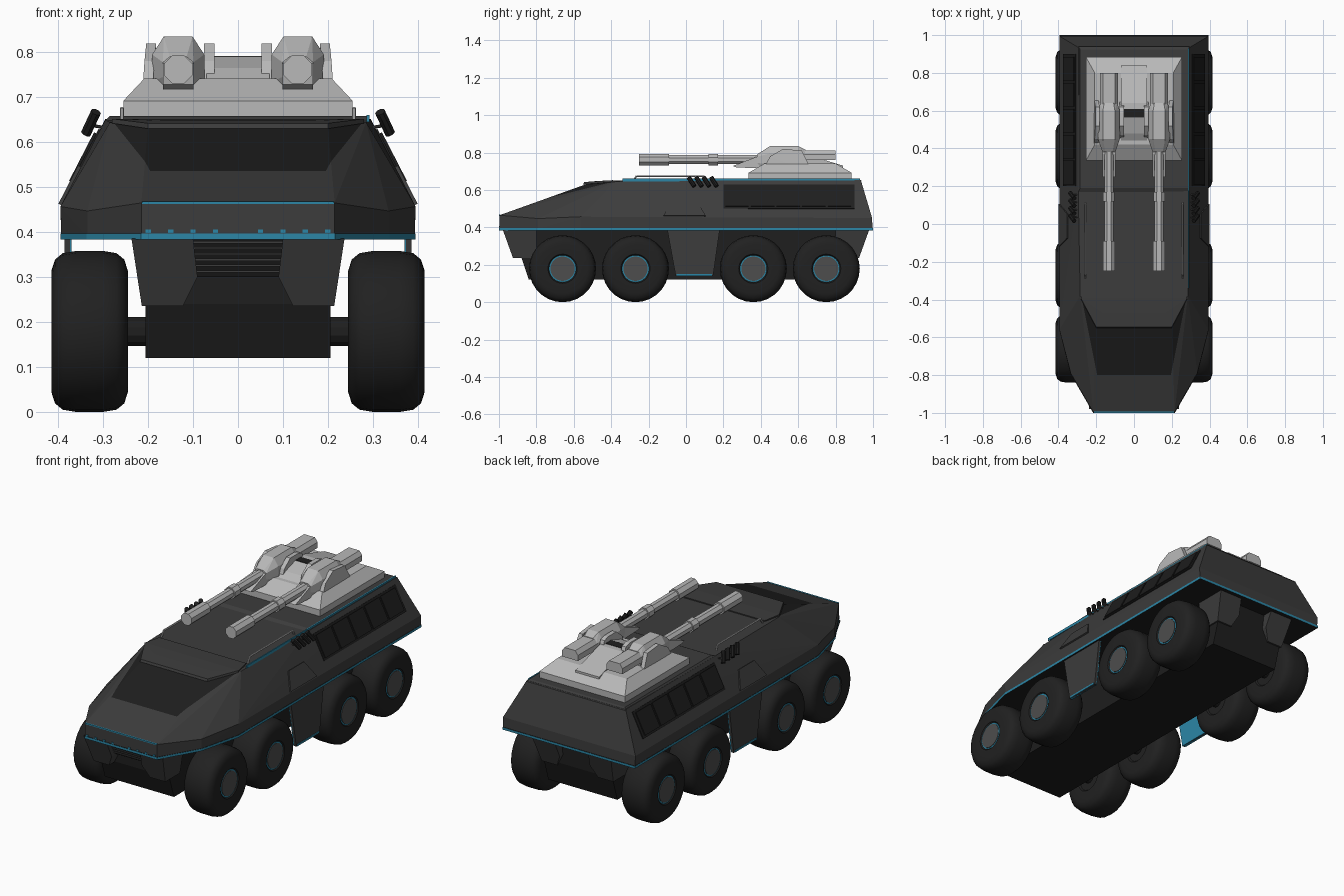
import bpy, bmesh, math
from mathutils import Vector, Matrix

old = bpy.data.objects.get("Cube")
if old:
    bpy.data.objects.remove(old, do_unlink=True)


def material(name, r, g, b):
    m = bpy.data.materials.new(name)
    m.use_nodes = True
    m.diffuse_color = (r, g, b, 1)
    node = next(n for n in m.node_tree.nodes if n.type == 'BSDF_PRINCIPLED')
    node.inputs["Base Color"].default_value = (r, g, b, 1)
    node.inputs["Roughness"].default_value = 0.7
    return m


ARMOUR = material("dark grey armour", .045, .045, .045)
BLACK = material("black panel", .013, .013, .013)
RUBBER = material("black rubber", .015, .015, .015)
HUB = material("hub grey", .075, .075, .075)
BLUE = material("blue trim", .025, .24, .38)
LIGHT = material("light grey metal", .48, .48, .48)


def finish(name, bm, *mats, smooth=False):
    bmesh.ops.recalc_face_normals(bm, faces=bm.faces)
    me = bpy.data.meshes.new(name)
    bm.to_mesh(me)
    bm.free()
    ob = bpy.data.objects.new(name, me)
    bpy.context.collection.objects.link(ob)
    for m in mats:
        me.materials.append(m)
    if smooth:
        bpy.ops.object.select_all(action='DESELECT')
        ob.select_set(True)
        bpy.context.view_layer.objects.active = ob
        bpy.ops.object.shade_smooth_by_angle(angle=math.radians(35))
    return ob


def solid(points, both=False):
    """Convex body around points, optionally mirrored in x."""
    bm = bmesh.new()
    pts = [Vector(p) for p in points]
    if both:
        pts += [Vector((-p.x, p.y, p.z)) for p in pts]
    for p in pts:
        bm.verts.new(p)
    out = bmesh.ops.convex_hull(bm, input=bm.verts)
    junk = {v for v in out["geom_interior"] + out["geom_unused"]
            if isinstance(v, bmesh.types.BMVert) and not v.link_faces}
    bmesh.ops.delete(bm, geom=list(junk), context='VERTS')
    bmesh.ops.dissolve_limit(bm, angle_limit=.01, verts=bm.verts, edges=bm.edges)
    return bm


def block(name, x, y, z, mat):
    return finish(name, solid([(a, b, c) for a in x for b in y for c in z]), mat)


def slab(name, x0, x1, outline, mat):
    """Side profile (y, z) extruded between two x values."""
    return finish(name, solid([(x, y, z) for x in (x0, x1) for y, z in outline]), mat)


def rod(name, a, b, r, mat, sides=8, smooth=False):
    a, b = Vector(a), Vector(b)
    bm = bmesh.new()
    turn = (b - a).to_track_quat('Z', 'Y').to_matrix().to_4x4()
    bmesh.ops.create_cone(bm, cap_ends=True, segments=sides, radius1=r, radius2=r,
                          depth=(b - a).length,
                          matrix=Matrix.Translation((a + b) / 2) @ turn
                          @ Matrix.Rotation(math.pi / sides, 4, 'Z'))
    return finish(name, bm, mat, smooth=smooth)


# Upper hull: nose, belt and roof as one faceted body
plan = [(.215, -.997), (.335, -.79), (.393, -.56), (.393, .997)]
belt = [(.215, -.997, .465), (.335, -.79, .447), (.395, -.56, .457), (.395, .995, .45)]
roof = [(.2, -.53, .632), (.285, -.38, .644), (.295, .17, .65), (.295, .935, .652)]
bm = solid([(x, y, .39) for x, y in plan] + belt + roof, True)
# Cut the windscreen outline into the sloping front
for co, no in (((0, -.8, 0), (0, 1, 0)), ((.195, -.8, 0), (.4, -.08, 0)),
               ((-.195, -.8, 0), (-.4, -.08, 0))):
    bmesh.ops.bisect_plane(bm, geom=bm.verts[:] + bm.edges[:] + bm.faces[:],
                           plane_co=co, plane_no=no)
bm.normal_update()
for f in bm.faces:
    c = f.calc_center_median()
    inside = abs(c.x) < .195 + (c.y + .8) * .2 + .001
    f.material_index = int(inside and -.8 < c.y < -.38 and .5 < f.normal.z < .983)
finish("upper_hull", bm, ARMOUR, BLACK)

# Hood above the windscreen and raised rear roof
finish("windscreen_hood", solid(
    [(.2, -.55, .63), (.2, -.545, .642), (.28, -.4, .642), (.28, -.395, .652),
     (.17, -.47, .648), (.26, -.3, .65), (.26, -.3, .64)], True), ARMOUR)
finish("rear_roof", solid([(.295, .17, .648), (.295, .94, .648), (.285, .19, .658),
                           (.285, .925, .658)], True), ARMOUR)
block("roof_stripe", (.286, .292), (-.34, .93), (.645, .66), BLUE)

# Blue belt line with a dark underside
bm = solid([(x * 1.005, y * 1.003, z) for x, y in plan for z in (.384, .397)], True)
bm.normal_update()
for f in bm.faces:
    f.material_index = int(abs(f.normal.z) > .9)
finish("belt_trim", bm, BLUE, BLACK)
block("nose_trim", (-.213, .213), (-1, -.992), (.462, .468), BLUE)
for i in range(-4, 5):
    if i:
        x = i * .05
        block("nose_light", (x - .006, x + .006), (-1, -.99), (.398, .406), BLUE)

# Chassis, grille and axles
slab("chassis", -.206, .206, [(-.84, .12), (.88, .12), (.92, .25), (.92, .385),
                              (-.88, .385), (-.88, .24)], BLACK)
slab("grille", -.11, .11, [(-.95, .386), (-.91, .30), (-.85, .30), (-.85, .386)], BLACK)
for i in range(6):
    z = .31 + i * .013
    y = -.915 - (z - .30) * .46
    block("grille_bar", (-.1, .1), (y - .005, y + .02), (z, z + .005), ARMOUR)

# Slope of the hull side, for plates that lie on it
def on_side(name, s, outline, lift, mat):
    pts = []
    for y, z in outline:
        x = .395 - (z - .457) * .515
        pts += [(s * (x - .01), y, z - .005), (s * (x + lift), y, z + lift * .5)]
    return finish(name, solid(pts), mat)


tyre_half = [(.07, .066), (.083, .078), (.085, .135), (.077, .16), (.06, .174), (.03, .179)]
tyre_profile = [(-a, r) for a, r in tyre_half] + tyre_half[::-1]

for s, side in ((-1, "right"), (1, "left")):
    # Bumper cheeks at the nose and tail
    for e, end in ((-1, "front"), (1, "rear")):
        cheek = [(.1, .386), (.09, .30), (.122, .236), (.214, .236), (.237, .386)]
        pts = []
        for x, z in cheek:
            face = .925 + (z - .236) * .36
            pts += [(s * x, e * face, z), (s * x, e * .8, z)]
        finish(f"{end}_cheek_{side}", solid(pts), ARMOUR)

    # Side skirt between the axles, blue on its inner face and foot
    skirt = [(-.1, .386), (.18, .386), (.145, .14), (-.055, .14)]
    slab(f"skirt_{side}", s * .374, s * .386, skirt, ARMOUR)
    slab(f"skirt_lining_{side}", s * .37, s * .375, skirt, BLUE)
    block(f"skirt_foot_{side}", (s * .371, s * .389), (-.05, .14), (.14, .15), BLUE)

    # Louvred side panel and hatch
    on_side(f"side_panel_{side}", s, [(.2, .5), (.9, .5), (.9, .628), (.2, .628)], .003, BLACK)
    for i in range(5):
        y = .21 + i * .137
        on_side(f"side_louvre_{side}", s, [(y, .51), (y + .125, .51), (y + .125, .618),
                                           (y, .618)], .008, BLACK)
    on_side(f"side_hatch_{side}", s, [(-.12, .46), (.105, .46), (.055, .545), (-.075, .545)],
            .006, ARMOUR)

    # Slanted launch tubes on short arms
    for i in range(4):
        y = .015 + i * .04
        rod(f"launch_tube_{side}", (s * .316, y, .667), (s * .338, y + .03, .62), .012, BLACK)
        rod(f"tube_arm_{side}", (s * .295, y + .02, .632), (s * .33, y + .02, .638), .004, ARMOUR)

    # Roof rail
    rail = [(s * .258, -.285, .645), (s * .258, -.265, .674), (s * .258, .1, .674),
            (s * .258, .11, .645)]
    for a, b in zip(rail, rail[1:]):
        rod(f"roof_rail_{side}", a, b, .005, LIGHT, 6)

    # Wheels
    for y in (-.66, -.27, .36, .75):
        bm = bmesh.new()
        vs = [bm.verts.new((s * .33 + a, y, .179 + r)) for a, r in tyre_profile]
        es = [bm.edges.new(p) for p in zip(vs, vs[1:])]
        bmesh.ops.spin(bm, geom=vs + es, cent=(0, y, .179), axis=(1, 0, 0),
                       angle=math.tau, steps=28, use_duplicate=False)
        bmesh.ops.remove_doubles(bm, verts=bm.verts, dist=.0005)
        finish(f"tyre_{side}", bm, RUBBER, smooth=True)
        rod(f"hub_ring_{side}", (s * .26, y, .179), (s * .408, y, .179), .072, BLUE, 28)
        rod(f"hub_{side}", (s * .3, y, .179), (s * .411, y, .179), .065, HUB, 28)
        rod(f"hub_back_{side}", (s * .255, y, .179), (s * .3, y, .179), .074, RUBBER, 28)
        rod(f"axle_{side}", (s * .19, y, .179), (s * .27, y, .179), .033, BLACK, 12)

    # Gun: pod, barrel, muzzle and rear box
    c = s * .133
    pod = []
    for y, half, low, high in ((.38, .034, .725, .79), (.45, .058, .715, .835),
                               (.6, .058, .715, .835), (.64, .045, .73, .815)):
        for x in (-half, half):
            pod += [(c + x * .8, y, low), (c + x, y, low + .02),
                    (c + x, y, (low + high) / 2 + .02), (c + x * .55, y, high)]
    finish(f"gun_pod_{side}", solid(pod), LIGHT)
    rod(f"gun_barrel_{side}", (c, -.2, .762), (c, .42, .762), .026, LIGHT)
    rod(f"muzzle_{side}", (c, -.25, .762), (c, -.09, .762), .034, LIGHT)
    rod(f"barrel_collar_{side}", (c, .12, .762), (c, .17, .762), .033, LIGHT)
    slab(f"barrel_cradle_{side}", c - .034, c + .034,
         [(.25, .728), (.27, .72), (.45, .715), (.45, .785), (.37, .775), (.3, .745)], LIGHT)
    finish(f"gun_rear_{side}", solid(
        [(c + k * h, y, z) for k in (-1, 1) for y in (.6, .8)
         for h, z in ((.048, .76), (.048, .79), (.032, .812))]), LIGHT)

    # Cradle arms on both sides of the gun
    slab(f"inner_arm_{side}", s * .052, s * .076,
         [(.44, .7), (.66, .7), (.62, .81), (.59, .82), (.52, .82), (.47, .78)], LIGHT)
    finish(f"outer_arm_{side}", solid(
        [(s * (x + d), y, z) for d in (0, .022) for x, y, z in
         ((.192, .4, .69), (.192, .68, .69), (.182, .62, .81), (.182, .52, .82),
          (.186, .45, .78))]), LIGHT)

# Turret base and raised middle
finish("turret_base", solid(
    [(.255, .335, .65), (.255, .335, .692), (.255, .885, .65), (.255, .885, .692),
     (.208, .42, .742), (.208, .8, .742)], True), LIGHT)
finish("turret_middle", solid([(.07, .37, .7), (.07, .48, .765), (.07, .56, .79),
                               (.07, .64, .79), (.07, .84, .73), (.07, .84, .7)], True), LIGHT)
block("turret_slot", (-.06, .06), (.565, .61), (.787, .792), BLACK)
